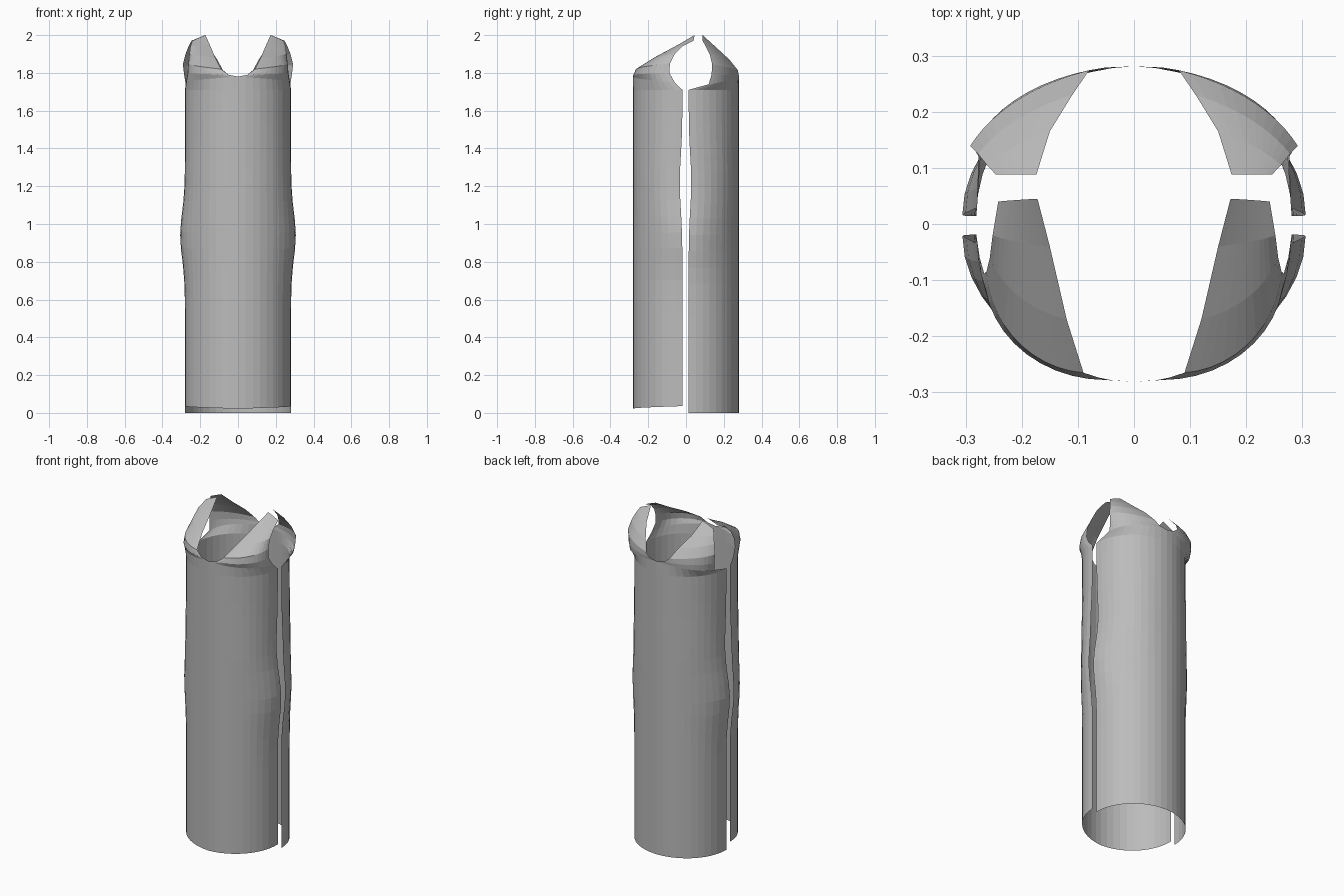
import bpy
import bmesh
from math import sin, cos, pi, exp

cube = bpy.data.objects.get("Cube")
if cube:
    bpy.data.objects.remove(cube, do_unlink=True)

# Plain grey cloth
cloth = bpy.data.materials.new("grey_cloth")
cloth.use_nodes = True
grey = (0.5, 0.5, 0.5, 1)
cloth.diffuse_color = grey
cloth.node_tree.nodes["Principled BSDF"].inputs["Base Color"].default_value = grey

COLUMNS = 11
BODY_ROWS = 20
RADIUS = 0.281
ARMPIT = 1.71


def hip_swell(z):
    """How far the side seams swell outward at a given height."""
    return 0.025 * exp(-((z - 0.94) / 0.17) ** 2)


def row_points(inner, outer, roundness):
    """Points from the centre or neck edge out to the side or armhole edge."""
    points = []
    for column in range(COLUMNS + 1):
        t = column / COLUMNS
        angle = t * pi / 2
        across = roundness * sin(angle) + (1 - roundness) * t
        around = roundness * (1 - cos(angle)) + (1 - roundness) * t
        z = inner[2] + (outer[2] - inner[2]) * t
        x = inner[0] + (outer[0] - inner[0]) * across
        x += hip_swell(z) * sin(angle) ** 5
        y = inner[1] + (outer[1] - inner[1]) * around
        points.append((x, y, z))
    return points


def make_panel(name, facing, seam, hem_centre, hem_side, yoke):
    """One half of a cloth panel as a loft of rows, mirrored across x."""
    rows = []
    for i in range(BODY_ROWS + 1):
        t = i / BODY_ROWS
        centre_z = hem_centre + (ARMPIT - hem_centre) * t
        side_z = hem_side + (ARMPIT - hem_side) * t
        drift = 0.014 * exp(-((side_z - 1.22) / 0.2) ** 2)
        rows.append(row_points((0, facing * RADIUS, centre_z),
                               (RADIUS, facing * (seam + drift), side_z), 1))
    rows += [row_points(*entry) for entry in yoke]

    bm = bmesh.new()
    grid = [[bm.verts.new(p) for p in row] for row in rows]
    for low, high in zip(grid, grid[1:]):
        for k in range(COLUMNS):
            face = [low[k], low[k + 1], high[k + 1], high[k]]
            bm.faces.new(face if facing < 0 else face[::-1])
    mesh = bpy.data.meshes.new(name)
    bm.to_mesh(mesh)
    bm.free()
    mesh.materials.append(cloth)
    panel = bpy.data.objects.new(name, mesh)
    bpy.context.collection.objects.link(panel)
    mirror = panel.modifiers.new("mirror", 'MIRROR')
    mirror.use_clip = True
    mirror.merge_threshold = 0.001
    return panel


# Yoke rows: neck edge point, armhole edge point, roundness
front_yoke = [
    ((0, -0.281, 1.78), (0.275, -0.06, 1.75), 1),
    ((0.05, -0.278, 1.79), (0.267, -0.088, 1.8), 1),
    ((0.09, -0.265, 1.82), (0.263, -0.085, 1.85), 0.9),
    ((0.12, -0.17, 1.88), (0.257, -0.06, 1.9), 0.6),
    ((0.15, -0.04, 1.95), (0.252, -0.02, 1.94), 0.4),
    ((0.172, 0.045, 2), (0.242, 0.04, 1.97), 0.2),
]
back_yoke = [
    ((0, 0.281, 1.78), (0.277, 0.12, 1.74), 0.9),
    ((0.05, 0.279, 1.79), (0.285, 0.135, 1.79), 0.7),
    ((0.08, 0.274, 1.815), (0.292, 0.139, 1.845), 0.5),
    ((0.11, 0.23, 1.87), (0.278, 0.125, 1.9), 0.4),
    ((0.15, 0.165, 1.93), (0.262, 0.105, 1.94), 0.3),
    ((0.174, 0.088, 2), (0.246, 0.088, 1.97), 0.1),
]

make_panel("front_panel", -1, 0.019, 0.022, 0.036, front_yoke)
make_panel("back_panel", 1, 0.014, 0, 0, back_yoke)
